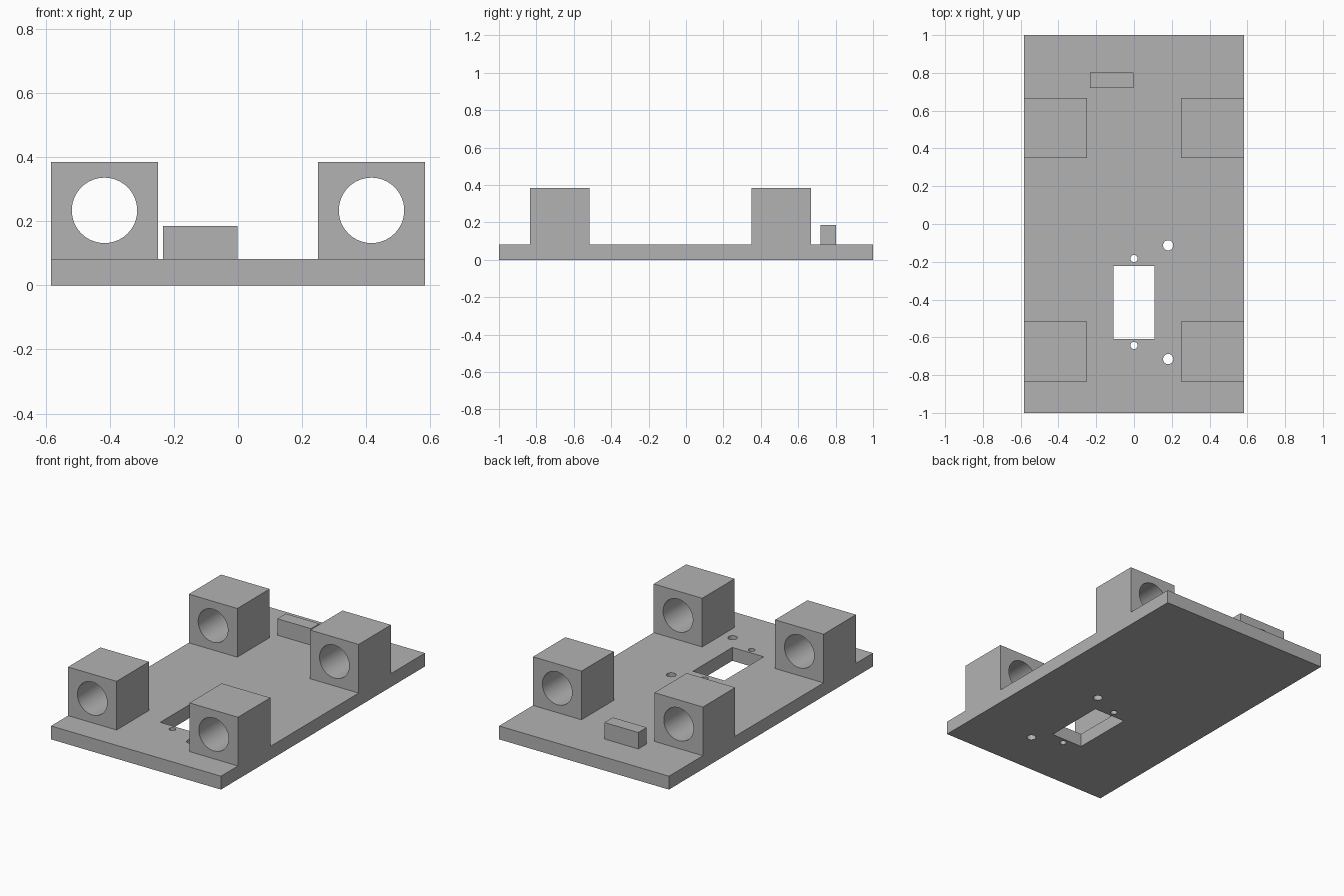
import bpy
import math

if "Cube" in bpy.data.objects:
    bpy.data.objects.remove(bpy.data.objects["Cube"])

grey = bpy.data.materials.new("plain grey")
grey.diffuse_color = (0.45, 0.45, 0.45, 1)
grey.use_nodes = True
grey.node_tree.nodes["Principled BSDF"].inputs["Base Color"].default_value = grey.diffuse_color

PLATE_TOP = 0.083
BLOCK_TOP = 0.385
HALF_W = 0.583


def box(name, x, y, z):
    """Box spanning the given (min, max) ranges."""
    bpy.ops.mesh.primitive_cube_add(size=1)
    ob = bpy.context.object
    ob.name = name
    for v in ob.data.vertices:
        for i, (lo, hi) in enumerate((x, y, z)):
            v.co[i] = lo if v.co[i] < 0 else hi
    ob.data.materials.append(grey)
    return ob


def cylinder(name, radius, depth, location, rotation=(0, 0, 0), sides=64):
    bpy.ops.mesh.primitive_cylinder_add(vertices=sides, radius=radius, depth=depth,
                                        location=location, rotation=rotation)
    ob = bpy.context.object
    ob.name = name
    ob.data.materials.append(grey)
    return ob


def combine(target, tool, operation):
    """Apply a boolean and discard the tool."""
    mod = target.modifiers.new(operation.lower(), 'BOOLEAN')
    mod.operation = operation
    mod.solver = 'EXACT'
    mod.object = tool
    bpy.context.view_layer.objects.active = target
    bpy.ops.object.modifier_apply(modifier=mod.name)
    bpy.data.objects.remove(tool, do_unlink=True)


# Base plate
plate = box("mounting_plate", (-HALF_W, HALF_W), (-1, 1), (0, PLATE_TOP))

# Four bored bearing blocks, flush with the plate sides
for side in (-1, 1):
    x = sorted((side * 0.25, side * HALF_W))
    for y in ((-0.833, -0.516), (0.35, 0.667)):
        block = box("bearing_block", x, y, (0, BLOCK_TOP))
        bore = cylinder("bore", 0.102, 0.6, (side * 0.4165, sum(y) / 2, 0.234),
                        (math.pi / 2, 0, 0))
        combine(block, bore, 'DIFFERENCE')
        combine(plate, block, 'UNION')

# Small stop block at the back
combine(plate, box("stop_block", (-0.234, -0.002), (0.719, 0.802), (0.02, 0.185)), 'UNION')

# Rectangular slot
combine(plate, box("slot", (-0.108, 0.108), (-0.608, -0.222), (-0.1, 0.2)), 'DIFFERENCE')

# Screw holes
for x, y, r in ((0, -0.183, 0.019), (0, -0.643, 0.019),
                (0.181, -0.113, 0.027), (0.181, -0.715, 0.027)):
    combine(plate, cylinder("screw_hole", r, 0.4, (x, y, 0.05), sides=32), 'DIFFERENCE')

bpy.ops.object.select_all(action='DESELECT')
plate.select_set(True)
bpy.context.view_layer.objects.active = plate
bpy.ops.object.shade_smooth_by_angle(angle=math.radians(30))
